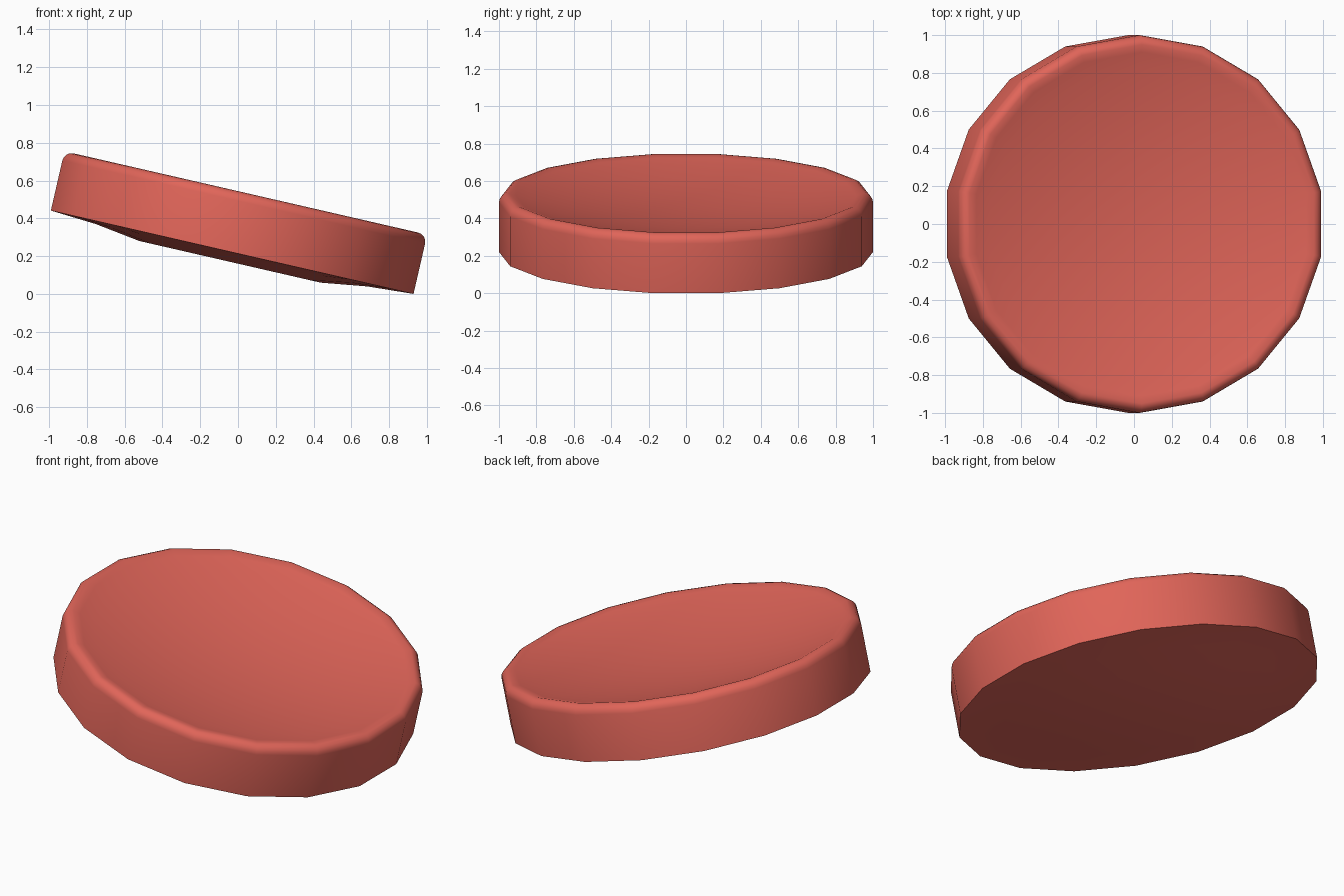
import bpy, bmesh, math
from mathutils import Matrix

if "Cube" in bpy.data.objects:
    bpy.data.objects.remove(bpy.data.objects["Cube"])

SIDES = 18
TILT = math.radians(12.94)

# Profile (radius, height) from underside centre, up the wall, into the dish
profile = [(0.5, -0.052), (0.75, -0.016), (1.0, 0.0), (1.0, 0.272)]
for i in range(1, 5):                       # rounded rim
    a = math.radians(90 * i / 4)
    profile.append((0.95 + 0.05 * math.cos(a), 0.272 + 0.05 * math.sin(a)))
for r in (0.91, 0.83, 0.72, 0.58, 0.42, 0.22):   # shallow dish
    profile.append((r, 0.205 + 0.117 * (r / 0.94) ** 2 - 0.004))

bm = bmesh.new()
rings = []
for r, z in profile:
    rings.append([bm.verts.new((r * math.cos(math.radians(10 + 20 * k)),
                                r * math.sin(math.radians(10 + 20 * k)), z))
                  for k in range(SIDES)])
for a, b in zip(rings, rings[1:]):
    for k in range(SIDES):
        n = (k + 1) % SIDES
        bm.faces.new((a[k], a[n], b[n], b[k]))

# Flat underside and dish centre
bm.faces.new(rings[0][::-1])
centre = bm.verts.new((0, 0, 0.201))
for k in range(SIDES):
    bm.faces.new((rings[-1][k], rings[-1][(k + 1) % SIDES], centre))

# Tilt, then stand on the ground and centre
bm.transform(Matrix.Rotation(TILT, 4, 'Y'))
xs = [v.co.x for v in bm.verts]
low = min(v.co.z for v in bm.verts)
bm.transform(Matrix.Translation((-(min(xs) + max(xs)) / 2, 0, -low)))
bmesh.ops.recalc_face_normals(bm, faces=bm.faces)

mesh = bpy.data.meshes.new("dished_disc")
bm.to_mesh(mesh)
bm.free()
disc = bpy.data.objects.new("dished_disc", mesh)
bpy.context.collection.objects.link(disc)

# Red material
mat = bpy.data.materials.new("red")
mat.diffuse_color = (0.75, 0.13, 0.10, 1)
mat.use_nodes = True
mat.node_tree.nodes["Principled BSDF"].inputs["Base Color"].default_value = mat.diffuse_color
mesh.materials.append(mat)

bpy.context.view_layer.objects.active = disc
disc.select_set(True)
bpy.ops.object.shade_smooth_by_angle(angle=math.radians(40))
